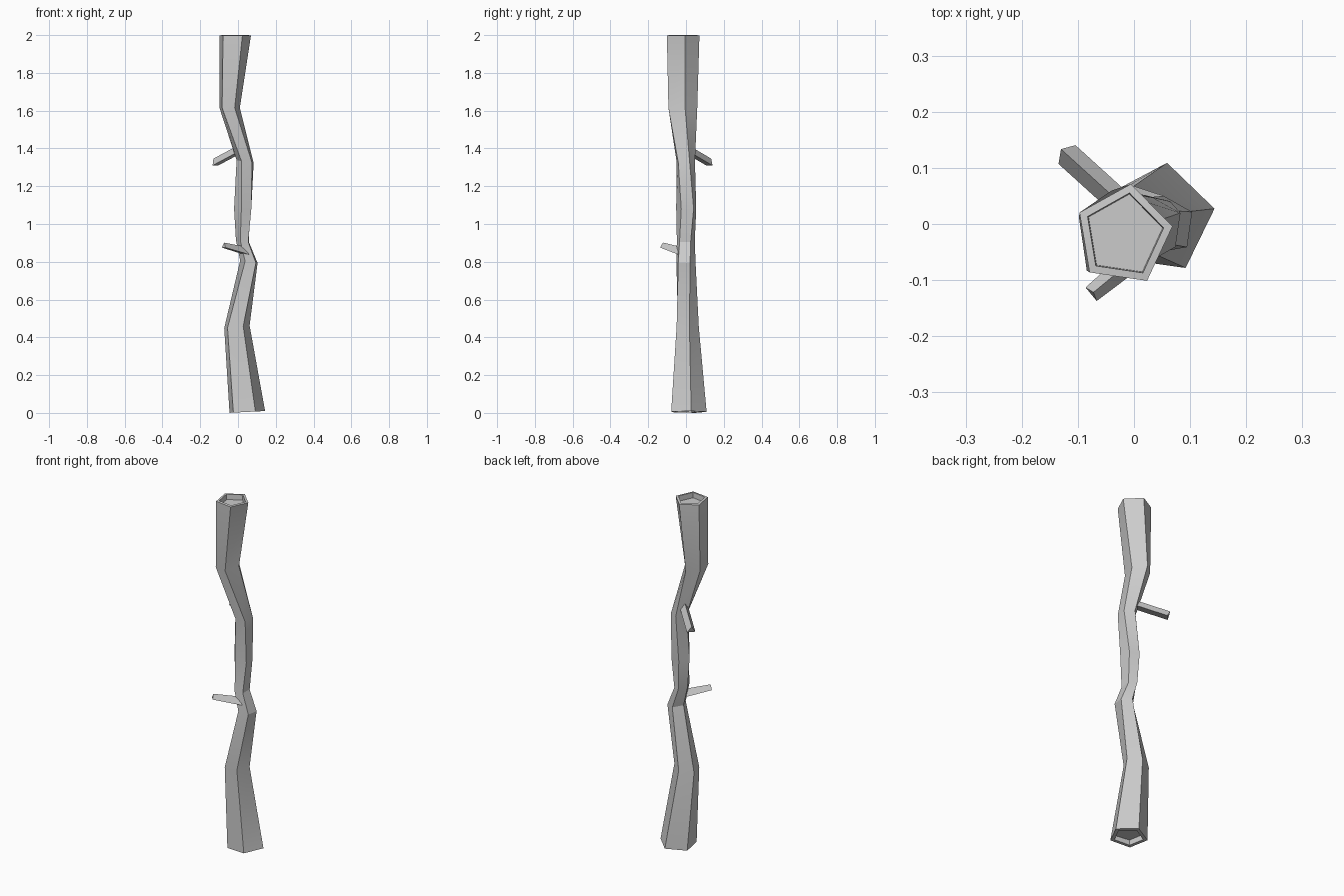
import bpy, bmesh, math
from mathutils import Vector

if "Cube" in bpy.data.objects:
    bpy.data.objects.remove(bpy.data.objects["Cube"])

SIDES = 5


def ring(bm, cx, cy, z, rx, ry, phase, tilt=0.0):
    verts = []
    for i in range(SIDES):
        a = math.radians(phase + 360 * i / SIDES)
        dx = rx * math.cos(a)
        verts.append(bm.verts.new((cx + dx, cy + ry * math.sin(a), z + tilt * dx)))
    return verts


def bridge(bm, a, b):
    n = len(a)
    for i in range(n):
        j = (i + 1) % n
        bm.faces.new((a[i], a[j], b[j], b[i]))


def finish(bm, name):
    bmesh.ops.recalc_face_normals(bm, faces=bm.faces[:])
    mesh = bpy.data.meshes.new(name)
    bm.to_mesh(mesh)
    bm.free()
    obj = bpy.data.objects.new(name, mesh)
    bpy.context.collection.objects.link(obj)
    bpy.context.view_layer.objects.active = obj
    obj.select_set(True)
    bpy.ops.object.shade_smooth_by_angle(angle=math.radians(25))
    obj.select_set(False)


# Crooked trunk: centre x, centre y, height, radius x, radius y, phase, tilt
# The end rims are inset and recessed
sections = [
    (0.045, 0.010, 0.030, 0.074, 0.074, 10, 0),
    (0.045, 0.010, 0.005, 0.078, 0.078, 10, 0.05),
    (0.045, 0.010, 0.005, 0.100, 0.100, 10, 0.05),
    (-0.008, 0.005, 0.455, 0.071, 0.063, 12, 0.10),
    (0.060, -0.003, 0.800, 0.049, 0.054, 27, -0.15),
    (0.026, -0.002, 0.910, 0.037, 0.050, 32, -0.15),
    (0.028, 0.003, 1.080, 0.049, 0.056, 42, 0),
    (0.040, -0.004, 1.330, 0.048, 0.052, 27, -0.15),
    (-0.046, -0.022, 1.615, 0.057, 0.082, 12, 0),
    (-0.018, -0.020, 1.998, 0.088, 0.092, 10, 0),
    (-0.018, -0.020, 2.000, 0.072, 0.076, 10, 0),
    (-0.018, -0.020, 1.970, 0.070, 0.074, 10, 0),
]
bm = bmesh.new()
rings = [ring(bm, *s) for s in sections]
for a, b in zip(rings, rings[1:]):
    bridge(bm, a, b)
bm.faces.new(rings[0])
bm.faces.new(rings[-1])
finish(bm, "trunk")


# Three-sided broken twigs
def twig(name, root, tip, r0, r1, roll):
    root, tip = Vector(root), Vector(tip)
    rot = (tip - root).to_track_quat('Z', 'Y')
    bm = bmesh.new()
    ends = []
    for p, r in ((root, r0), (tip, r1)):
        loop = []
        for i in range(3):
            a = math.radians(roll + 120 * i)
            loop.append(bm.verts.new(p + rot @ Vector((r * math.cos(a), r * math.sin(a), 0))))
        ends.append(loop)
    bridge(bm, *ends)
    for e in ends:
        bm.faces.new(e)
    finish(bm, name)


twig("upper_twig", (-0.005, 0.02, 1.385), (-0.123, 0.127, 1.322), 0.026, 0.026, 90)
twig("lower_twig", (0.045, -0.025, 0.852), (-0.075, -0.124, 0.884), 0.026, 0.018, 90)
